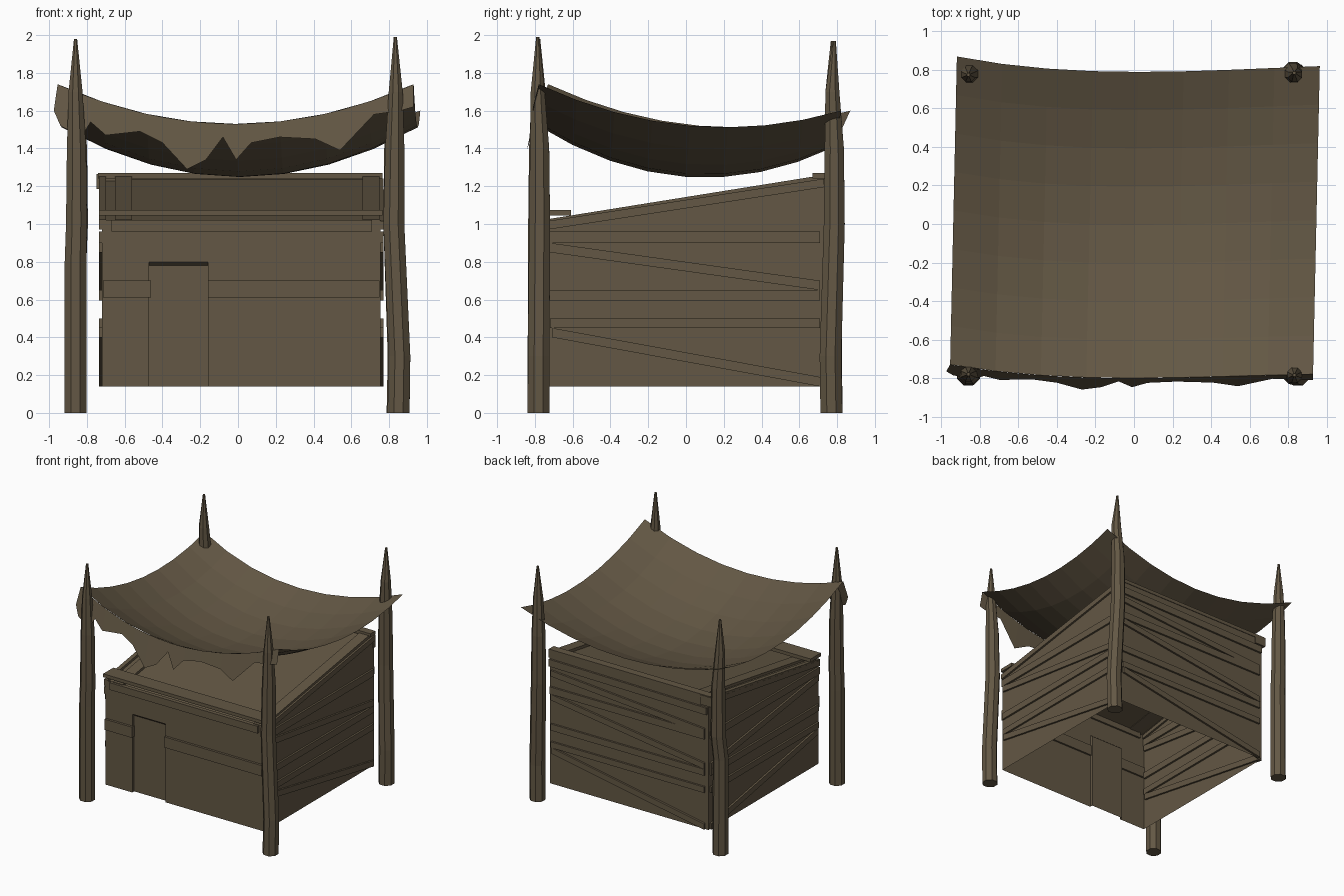
import bpy, bmesh, math
from mathutils import Vector

if "Cube" in bpy.data.objects:
    bpy.data.objects.remove(bpy.data.objects["Cube"])

mat = bpy.data.materials.new("weathered_brown")
mat.diffuse_color = (0.125, 0.096, 0.058, 1)
mat.use_nodes = True
mat.node_tree.nodes["Principled BSDF"].inputs["Base Color"].default_value = mat.diffuse_color


def make(name, bm):
    bmesh.ops.recalc_face_normals(bm, faces=bm.faces)
    me = bpy.data.meshes.new(name)
    bm.to_mesh(me)
    bm.free()
    me.materials.append(mat)
    ob = bpy.data.objects.new(name, me)
    bpy.context.collection.objects.link(ob)
    return ob


def face(bm, pts):
    return bm.faces.new([bm.verts.new(p) for p in pts])


def slab(bm, quad, off):
    """Solid between a quad and its copy moved by off."""
    a = [bm.verts.new(p) for p in quad]
    b = [bm.verts.new(Vector(p) + Vector(off)) for p in quad]
    bm.faces.new(a)
    bm.faces.new(b[::-1])
    for i in range(4):
        j = (i + 1) % 4
        bm.faces.new((a[i], b[i], b[j], a[j]))


X0, X1, Y0, Y1, ZB = -0.72, 0.755, -0.735, 0.73, 0.14
ZF, ZR = 1.02, 1.255          # wall height at front and back

# Side and back walls
for name, pts in {
    "left_wall": [(X0, Y0, ZB), (X0, Y1, ZB), (X0, Y1, ZR), (X0, Y0, ZF)],
    "right_wall": [(X1, Y0, ZB), (X1, Y1, ZB), (X1, Y1, ZR), (X1, Y0, ZF)],
    "back_wall": [(X0, Y1, ZB), (X1, Y1, ZB), (X1, Y1, ZR), (X0, Y1, ZR)],
    "hut_roof": [(X0, Y0, ZF - .015), (X1, Y0, ZF - .015), (X1, Y1, ZR - .02), (X0, Y1, ZR - .02)],
}.items():
    bm = bmesh.new()
    face(bm, pts)
    make(name, bm)

# Front wall around the doorway
DL, DR, DT, DY = -0.47, -0.16, 0.80, -0.71
bm = bmesh.new()
for a, b, lo, hi in ((X0, DL, ZB, ZF), (DR, X1, ZB, ZF), (DL, DR, DT, ZF)):
    face(bm, [(a, Y0, lo), (b, Y0, lo), (b, Y0, hi), (a, Y0, hi)])
make("front_wall", bm)

# Recessed door with jambs and a sloping head
bm = bmesh.new()
face(bm, [(DL, DY, ZB), (DR, DY, ZB), (DR, DY, DT - .02), (DL, DY, DT - .02)])
face(bm, [(DL, DY, DT - .02), (DR, DY, DT - .02), (DR, Y0, DT), (DL, Y0, DT)])
for x in (DL, DR):
    face(bm, [(x, Y0, ZB), (x, DY, ZB), (x, DY, DT - .02), (x, Y0, DT)])
make("door", bm)

# Boards: (start, top at start, end, top at end, height)
boards = [(-.73, .96, .71, .96, .06), (-.72, .65, .71, .65, .055),
          (-.72, .50, .71, .50, .05), (-.72, .90, .71, .70, .05),
          (-.71, .45, .71, .19, .05)]
side_only = [(-.735, 1.015, .73, 1.24, .045)]
back_only = [(-.74, 1.19, .73, 1.17, .06), (-.72, 1.10, .71, .99, .05)]
T = .016


def wall_boards(name, rows, place, off):
    bm = bmesh.new()
    for a, za, b, zb, h in rows:
        slab(bm, [place(a, za - h), place(b, zb - h), place(b, zb), place(a, za)], off)
    make(name, bm)


wall_boards("right_boards", boards + side_only, lambda a, z: (X1 - T, a, z), (2 * T, 0, 0))
wall_boards("left_boards", boards + side_only, lambda a, z: (X0 + T, a, z), (-2 * T, 0, 0))
wall_boards("back_boards", boards + back_only, lambda a, z: (.02 - a, Y1 - T, z), (0, 2 * T, 0))
wall_boards("front_boards", [(-.715, .70, -.46, .70, .09), (-.16, .70, .75, .70, .09),
                             (-.67, 1.02, .71, 1.02, .06)],
            lambda a, z: (a, Y0 + .015, z), (0, -.035, 0))

# Roof rim: front plank, back beam and sloping rails
bm = bmesh.new()
slab(bm, [(-.735, -.745, 1.045), (.765, -.745, 1.045), (.765, -.61, 1.045), (-.735, -.61, 1.045)], (0, 0, .028))
make("front_roof_plank", bm)
bm = bmesh.new()
slab(bm, [(-.75, .68, 1.185), (-.65, .68, 1.185), (-.65, .74, 1.185), (-.75, .74, 1.185)], (0, 0, .08))
slab(bm, [(-.74, .67, 1.24), (.765, .67, 1.24), (.765, .735, 1.24), (-.74, .735, 1.24)], (0, 0, .03))
make("back_roof_beam", bm)
bm = bmesh.new()
for a, b in ((-.65, -.56), (.66, .75), (-.735, -.70)):
    slab(bm, [(a, Y0, ZF - .02), (b, Y0, ZF - .02), (b, Y1, ZR - .02), (a, Y1, ZR - .02)], (0, 0, .025))
make("roof_rails", bm)


# Bent, pointed posts: rings of (x, y, z)
def post(name, path):
    radii = (.063, .062, .06, .055, .04, .009)
    bm = bmesh.new()
    rings = []
    for (x, y, z), r in zip(path, radii):
        rings.append([bm.verts.new((x + r * math.cos(k * math.pi / 4 + .39),
                                    y + r * math.sin(k * math.pi / 4 + .39), z)) for k in range(8)])
    for p, q in zip(rings, rings[1:]):
        for k in range(8):
            bm.faces.new((p[k], p[(k + 1) % 8], q[(k + 1) % 8], q[k]))
    bm.faces.new(rings[0][::-1])
    bm.faces.new(rings[-1])
    make(name, bm)


post("front_left_post", [(-.86, -.78, 0), (-.86, -.78, .8), (-.855, -.78, 1.0), (-.855, -.78, 1.4), (-.86, -.78, 1.7), (-.86, -.78, 1.98)])
post("front_right_post", [(.85, -.78, 0), (.855, -.78, .3), (.825, -.775, 1.0), (.83, -.775, 1.4), (.835, -.785, 1.7), (.833, -.785, 1.99)])
post("back_right_post", [(.845, .77, 0), (.85, .765, .3), (.825, .785, 1.0), (.825, .785, 1.4), (.835, .775, 1.7), (.832, .785, 1.97)])
post("back_left_post", [(-.86, .77, 0), (-.86, .765, .8), (-.85, .785, 1.0), (-.85, .785, 1.4), (-.86, .775, 1.7), (-.86, .775, 1.97)])


# Sagging cloth canopy; u and v run from -1 to 1
def cloth(u, v):
    s, t = (u + 1) / 2, (v + 1) / 2
    x = (-.955 + .035 * t) * (1 - s) + (.93 + .035 * t) * s
    front = -.80 + (.045 - .025 * u) * u * u
    back = .79 + (.055 - .025 * u) * u * u
    z = 1.25 - .06 * v + .22 * v * v + (.27 - .01 * v - .07 * v * v) * u * u
    return Vector((x, front * (1 - t) + back * t, z))


N = 8
bm = bmesh.new()
g = [[bm.verts.new(cloth(-1 + 2 * i / N, -1 + 2 * j / N)) for i in range(N + 1)] for j in range(N + 1)]
for j in range(N):
    for i in range(N):
        bm.faces.new((g[j][i], g[j][i + 1], g[j + 1][i + 1], g[j + 1][i]))
make("canopy", bm)

# Ragged flap hanging off the front edge: (x, z) of the torn hem
hem = [(-.975, 1.60), (-.94, 1.52), (-.83, 1.46), (-.78, 1.54), (-.70, 1.47), (-.52, 1.49),
       (-.40, 1.43), (-.27, 1.29), (-.17, 1.34), (-.08, 1.46), (-.01, 1.34), (.07, 1.43),
       (.22, 1.46), (.41, 1.45), (.54, 1.39), (.72, 1.58), (.86, 1.60), (.93, 1.62)]
bm = bmesh.new()
prev = None
for k, (x, z) in enumerate(hem):
    u = -1 if k == 0 else max(-1, min(1, (x + .0125) / .9425))
    top = cloth(u, -1)
    low = Vector((x, top.y - .25 * (top.z - z), z))
    pair = (bm.verts.new(top), bm.verts.new(low))
    if prev:
        bm.faces.new((prev[0], prev[1], pair[1]))
        bm.faces.new((prev[0], pair[1], pair[0]))
    prev = pair
make("canopy_torn_flap", bm)
